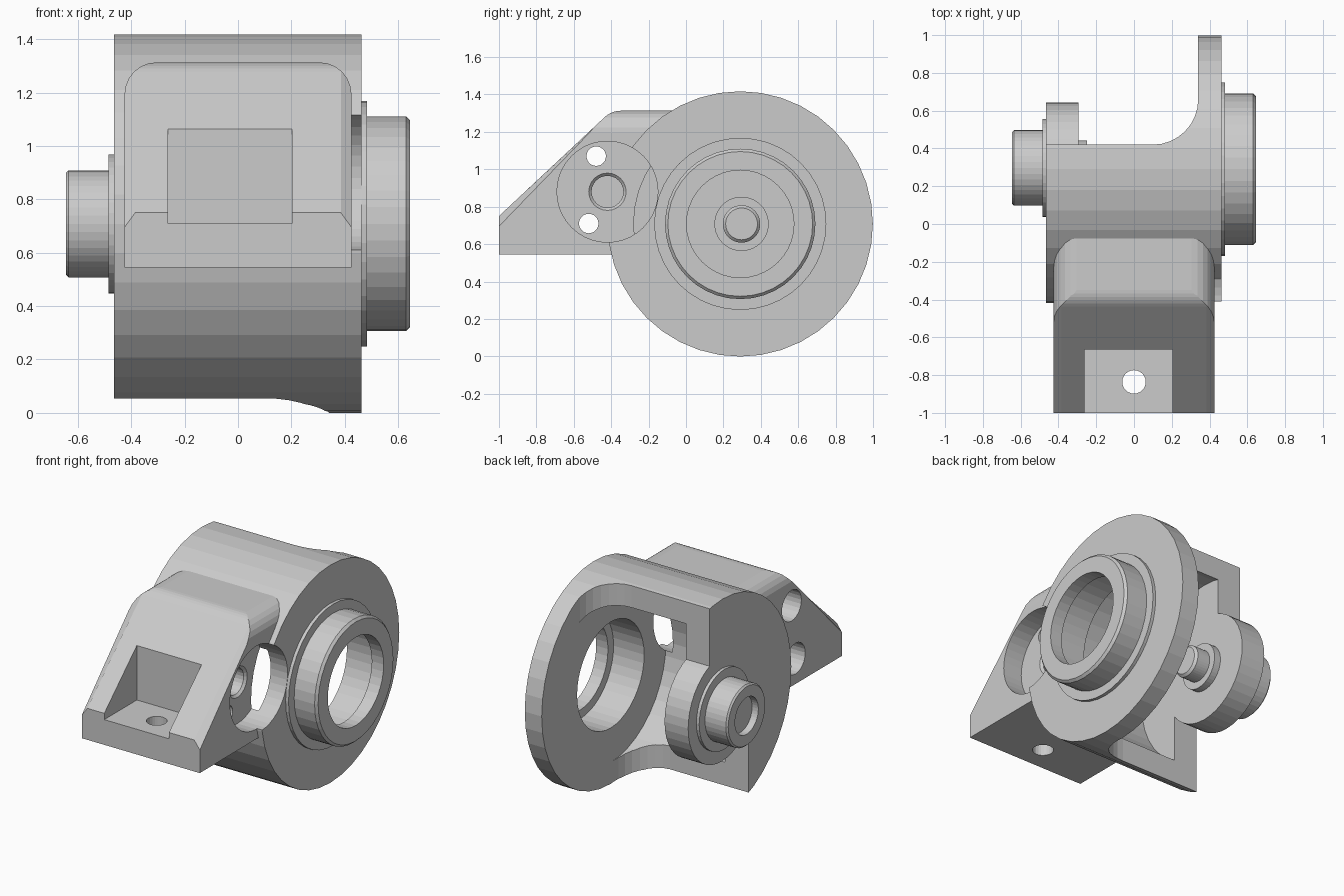
import bpy, bmesh, math
from mathutils import Vector

if "Cube" in bpy.data.objects:
    bpy.data.objects.remove(bpy.data.objects["Cube"])

AY, AZ = 0.29, 0.708          # main axis position (runs along x)
PY, PZ = -0.42, 0.88          # side pocket axis
X, Y, Z = (1, 0, 0), (0, 1, 0), (0, 0, 1)


def to_object(name, bm):
    bmesh.ops.recalc_face_normals(bm, faces=bm.faces)
    me = bpy.data.meshes.new(name)
    bm.to_mesh(me)
    bm.free()
    ob = bpy.data.objects.new(name, me)
    bpy.context.collection.objects.link(ob)
    return ob


def lathe(name, profile, y=AY, z=AZ, n=40):
    """Solid of revolution about an x-parallel axis; profile = (x, radius)."""
    bm = bmesh.new()
    rings = [[bm.verts.new((x, y + r * math.cos(2 * math.pi * i / n),
                            z + r * math.sin(2 * math.pi * i / n)))
              for i in range(n)] for x, r in profile]
    for a, b in zip(rings, rings[1:]):
        for i in range(n):
            j = (i + 1) % n
            bm.faces.new((a[i], a[j], b[j], b[i]))
    bm.faces.new(rings[0])
    bm.faces.new(rings[-1])
    return to_object(name, bm)


def prism_mesh(pts, origin, u, v, w):
    """Polygon in the u/v plane, swept from -w to +w."""
    o, u, v, w = map(Vector, (origin, u, v, w))
    bm = bmesh.new()
    lo, hi = ([bm.verts.new(o + u * a + v * b + w * s) for a, b in pts] for s in (-1, 1))
    bm.faces.new(lo)
    bm.faces.new(hi)
    for i in range(len(pts)):
        j = (i + 1) % len(pts)
        bm.faces.new((lo[i], lo[j], hi[j], hi[i]))
    return bm


def arc(cx, cy, r, a0, a1, n):
    return [(cx + r * math.cos(math.radians(a0 + (a1 - a0) * i / n)),
             cy + r * math.sin(math.radians(a0 + (a1 - a0) * i / n))) for i in range(n + 1)]


def boolean(target, tool, op='DIFFERENCE'):
    m = target.modifiers.new(op, 'BOOLEAN')
    m.operation, m.solver, m.object = op, 'EXACT', tool
    bpy.context.view_layer.update()
    dg = bpy.context.evaluated_depsgraph_get()
    me = bpy.data.meshes.new_from_object(target.evaluated_get(dg))
    target.modifiers.clear()
    target.data = me
    bpy.data.objects.remove(tool)


# wedge-shaped mounting block: side profile, chamfered upper edges
side = [(-1, 0.545), (-1, 0.75)] + arc(-0.35, 1.19, 0.123, 134, 90, 5) + [(0.1, 1.313), (0.1, 0.545)]
bm = prism_mesh(side, (0, 0, 0), Y, Z, (0.425, 0, 0))
edges = [e for e in bm.edges
         if abs(e.verts[0].co.x - e.verts[1].co.x) < 1e-5
         and all(v.co.z > 0.74 for v in e.verts)]
bmesh.ops.bevel(bm, geom=edges, offset=0.04, segments=1, affect='EDGES')
block = to_object("mounting_block", bm)

# rounded front silhouette of the block
front = [(-0.43, 0.4), (0.43, 0.4)] + arc(0.305, 1.193, 0.12, 0, 90, 6) + arc(-0.305, 1.193, 0.12, 90, 180, 6)
boolean(block, to_object("silhouette", prism_mesh(front, (0, 0, 0), X, Z, (0, 2, 0))), 'INTERSECT')

# main drum joined to the block, then hollowed
body = lathe("bearing_housing", [(-0.465, 0.709), (0.462, 0.709)])
boolean(body, block, 'UNION')
boolean(body, lathe("cavity", [(-0.295, 0.57), (0.34, 0.57)]))

# rear cut in two steps, each with a fillet sweeping up to the right flange
rear = [(-1, 0)] + arc(0.1, 0.24, 0.24, -90, 0, 8) + [(0.34, 1.5), (-1, 1.5)]
for y, z, half in ((0.42, 1.1, 0.5), (0.02, 0.1, 0.5)):
    boolean(body, to_object("rear_cut", prism_mesh(rear, (0, y, z), X, Y, (0, 0, half))))

# right bearing collar, left boss, left collar and inner spigot
boolean(body, lathe("right_collar", [(0.40, 0.46), (0.483, 0.46), (0.483, 0.402), (0.63, 0.402), (0.645, 0.387)]), 'UNION')
boolean(body, lathe("left_boss", [
    (-0.645, 0.19), (-0.635, 0.2), (-0.485, 0.2), (-0.485, 0.26), (-0.465, 0.26), (-0.465, 0.345),
    (-0.295, 0.345), (-0.295, 0.145), (-0.25, 0.145), (-0.25, 0.1), (-0.16, 0.1), (-0.145, 0.085)],
    y=0.297), 'UNION')

# bores of both collars
boolean(body, lathe("right_bore", [(0.2, 0.345), (0.56, 0.345), (0.56, 0.287), (0.8, 0.287)]))
boolean(body, lathe("left_bore", [(-0.8, 0.12), (-0.6, 0.12)], y=0.297))

# round side pocket with a chamfered blind bore in its floor
boolean(body, lathe("side_pocket", [(0.29, 0.27), (0.475, 0.27)], PY, PZ))
boolean(body, lathe("pocket_bore", [(0.1, 0.085), (0.275, 0.085), (0.305, 0.115)], PY, PZ, 24))

# two counterbored cross holes
for y, z in ((-0.48, 1.07), (-0.52, 0.71)):
    boolean(body, lathe("cross_hole", [(-0.6, 0.1), (-0.3, 0.1), (-0.3, 0.052), (0.6, 0.052)], y, z, 24))

# recess in the slope and its bolt hole
recess = [(-0.263, 0.709), (0.203, 0.709), (0.203, 1.3), (-0.263, 1.3)]
boolean(body, to_object("recess", prism_mesh(recess, (0, -0.97, 0), X, Z, (0, 0.305, 0))))
boolean(body, to_object("bolt_hole", prism_mesh(
    arc(0, 0, 0.062, 0, 345, 23), (0, -0.836, 0.6), X, Y, (0, 0, 0.2))))
